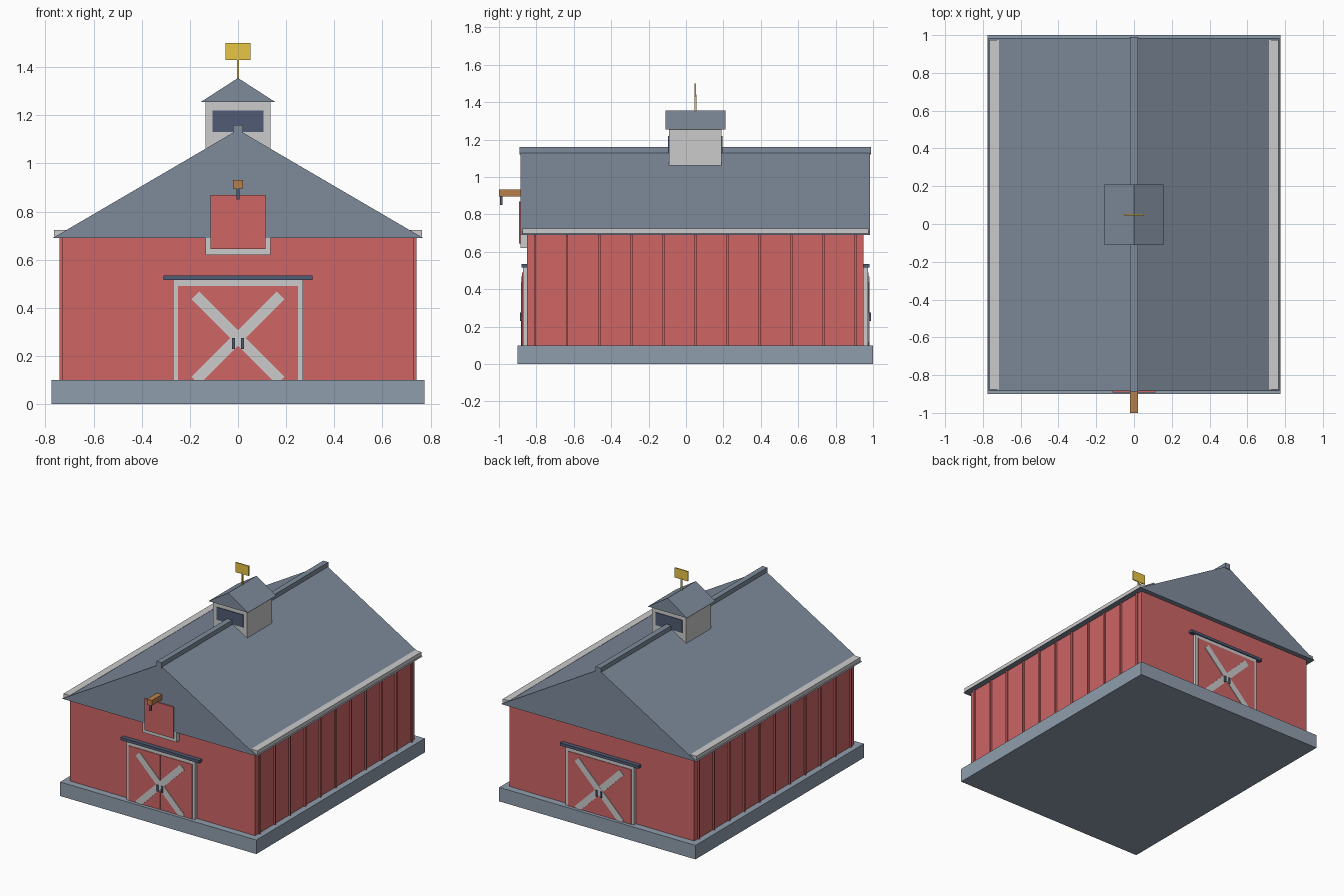
import bpy
import bmesh
from math import radians
from mathutils import Matrix

if "Cube" in bpy.data.objects:
    bpy.data.objects.remove(bpy.data.objects["Cube"])


def material(name, rgb):
    m = bpy.data.materials.new(name)
    m.diffuse_color = (*rgb, 1)
    m.use_nodes = True
    m.node_tree.nodes["Principled BSDF"].inputs["Base Color"].default_value = m.diffuse_color
    return m


RED = material("barn_red", (0.62, 0.13, 0.13))
WHITE = material("trim_white", (0.85, 0.85, 0.85))
SLATE = material("roof_slate", (0.21, 0.26, 0.33))
STONE = material("stone", (0.28, 0.34, 0.42))
DARK = material("dark_iron", (0.08, 0.105, 0.175))
GOLD = material("brass", (0.80, 0.56, 0.06))
WOOD = material("timber", (0.48, 0.21, 0.07))

MID = 0.05  # centre line of the barn in y


def finish(name, bm, mat):
    bmesh.ops.recalc_face_normals(bm, faces=bm.faces)
    me = bpy.data.meshes.new(name)
    bm.to_mesh(me)
    bm.free()
    me.materials.append(mat)
    ob = bpy.data.objects.new(name, me)
    bpy.context.collection.objects.link(ob)
    return ob


def box(name, x, y, z, mat, tilt=0):
    """Box from (min, max) ranges, optionally turned about y through its centre."""
    bm = bmesh.new()
    bmesh.ops.create_cube(bm, size=1)
    bm.transform(Matrix.Diagonal((x[1] - x[0], y[1] - y[0], z[1] - z[0], 1)))
    bm.transform(Matrix.Rotation(radians(tilt), 4, 'Y'))
    bm.transform(Matrix.Translation((sum(x) / 2, sum(y) / 2, sum(z) / 2)))
    return finish(name, bm, mat)


def gable(name, half, y, z, mat):
    """Solid triangular roof running along y."""
    bm = bmesh.new()
    ends = [[bm.verts.new((px, py, pz)) for px, pz in ((-half, z[0]), (half, z[0]), (0, z[1]))]
            for py in y]
    for e in ends:
        bm.faces.new(e)
    for i in range(3):
        j = (i + 1) % 3
        bm.faces.new((ends[0][i], ends[0][j], ends[1][j], ends[1][i]))
    return finish(name, bm, mat)


# Body
box("foundation", (-0.775, 0.775), (-0.90, 1.0), (0, 0.10), STONE)
box("walls", (-0.73, 0.73), (-0.85, 0.95), (0.09, 0.70), RED)
gable("main_roof", 0.77, (-0.885, 0.985), (0.69, 1.14), SLATE)
box("ridge_cap", (-0.02, 0.02), (-0.89, 0.99), (1.12, 1.16), SLATE)

# Gutters and wall battens on both long sides
for side, s in (("left", -1), ("right", 1)):
    box(side + "_gutter", sorted((s * 0.715, s * 0.765)), (-0.875, 0.975), (0.697, 0.724), WHITE)
    for i in range(11):
        y = -0.807 + i * 0.1714
        box(f"{side}_batten_{i + 1}", sorted((s * 0.72, s * 0.741)),
            (y - 0.006, y + 0.006), (0.10, 0.69), RED)

# Sliding doors on both ends
for end, s in (("front", -1), ("back", 1)):
    def span(a, b):
        return sorted((MID + s * a, MID + s * b))
    for name, x in (("left", -0.26), ("right", 0.26)):
        box(f"{end}_door_{name}_jamb", (x - 0.01, x + 0.01), span(0.89, 0.922), (0.10, 0.52), WHITE)
    box(end + "_door_lintel", (-0.25, 0.25), span(0.89, 0.922), (0.49, 0.52), WHITE)
    box(end + "_door_left_leaf", (-0.25, -0.001), span(0.89, 0.926), (0.10, 0.49), RED)
    box(end + "_door_right_leaf", (0.001, 0.25), span(0.89, 0.926), (0.10, 0.49), RED)
    for i, t in enumerate((45, -45)):
        box(f"{end}_door_brace_{i + 1}", (-0.25, 0.25), span(0.915, 0.930 + i * 0.001),
            (0.2525, 0.2975), WHITE, t)
    for name, x in (("left", -0.018), ("right", 0.018)):
        box(f"{end}_door_{name}_handle", (x - 0.006, x + 0.006), span(0.92, 0.938), (0.23, 0.275), DARK)
    box(end + "_door_rail", (-0.31, 0.31), span(0.89, 0.93), (0.515, 0.535), DARK)

# Loft door with hoist
box("loft_frame", (-0.135, 0.135), (-0.884, -0.84), (0.62, 0.89), WHITE)
box("loft_door", (-0.115, 0.115), (-0.893, -0.86), (0.645, 0.87), RED)
box("hoist_beam", (-0.02, 0.02), (-1.0, -0.86), (0.895, 0.932), WOOD)
box("hoist_hook", (-0.007, 0.007), (-0.994, -0.980), (0.85, 0.90), DARK)

# Cupola and weather vane
box("cupola_base", (-0.135, 0.135), (-0.09, 0.19), (1.02, 1.255), WHITE)
box("cupola_louvre", (-0.105, 0.105), (-0.095, 0.195), (1.13, 1.22), DARK)
gable("cupola_roof", 0.155, (-0.11, 0.21), (1.255, 1.355), SLATE)
box("vane_pole", (-0.005, 0.005), (0.045, 0.055), (1.33, 1.44), GOLD)
box("vane", (-0.052, 0.052), (0.046, 0.054), (1.43, 1.50), GOLD)
